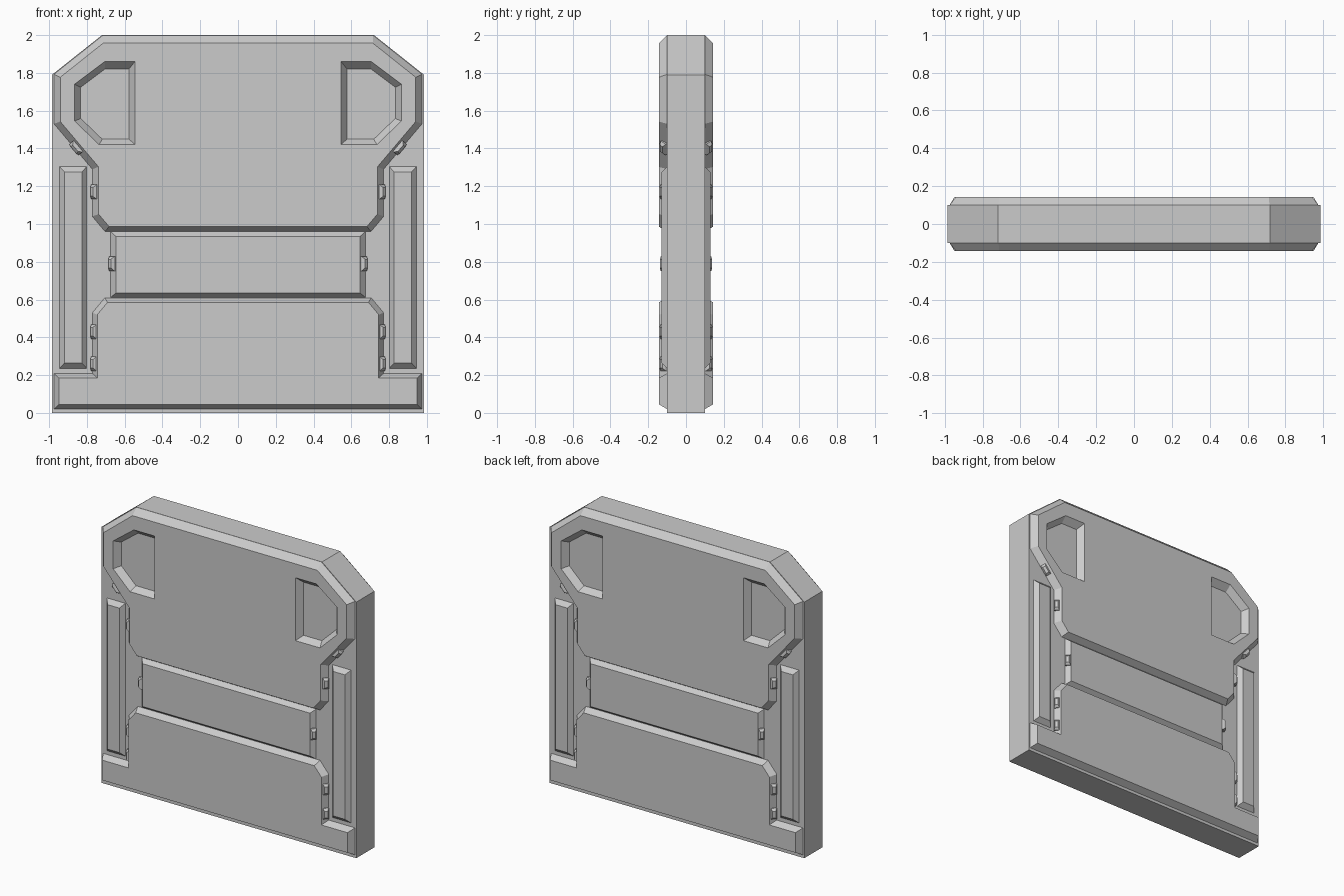
import bpy
import bmesh
from mathutils import Vector

cube = bpy.data.objects.get("Cube")
if cube:
    bpy.data.objects.remove(cube, do_unlink=True)

CORE = 0.10      # half thickness of the slab
RAISED = 0.144   # face of the large plates
LOW = 0.13       # face of the smaller panels

grey = bpy.data.materials.new("light grey")
grey.use_nodes = True
grey.diffuse_color = (0.6, 0.6, 0.6, 1)
grey.node_tree.nodes["Principled BSDF"].inputs["Base Color"].default_value = (0.6, 0.6, 0.6, 1)


def mirrored(half):
    """Complete a right-hand outline, listed from top to bottom."""
    return half + [(-x, z) for x, z in reversed(half)]


def inset(points, side, up, down):
    """Move each edge of a clockwise outline inward and rejoin the corners."""
    pts = [Vector(p) for p in points]
    lines = []
    for i, p in enumerate(pts):
        d = (pts[(i + 1) % len(pts)] - p).normalized()
        n = Vector((d.y, -d.x))
        width = up if n.y < -0.95 else down if n.y > 0.95 else side
        lines.append((p + n * width, d))
    out = []
    for i, (q, e) in enumerate(lines):
        p, d = lines[i - 1]
        t = (q - p).cross(e) / d.cross(e)
        out.append(p + d * t)
    return out


def finish(bm, name, axes):
    bmesh.ops.recalc_face_normals(bm, faces=bm.faces)
    mesh = bpy.data.meshes.new(name)
    bm.to_mesh(mesh)
    bm.free()
    mesh.materials.append(grey)
    obj = bpy.data.objects.new(name, mesh)
    bpy.context.collection.objects.link(obj)
    if any(axes):
        obj.modifiers.new("Mirror", "MIRROR").use_axis = axes
    return obj


def solid(name, rings, axes):
    """Each ring is (back outline, front outline); extra rings are holes."""
    bm = bmesh.new()
    back_edges, front_edges = [], []
    for (back, y0), (front, y1) in rings:
        a = [bm.verts.new((x, y0, z)) for x, z in back]
        b = [bm.verts.new((x, y1, z)) for x, z in front]
        for i in range(len(a)):
            bm.faces.new((a[i - 1], a[i], b[i], b[i - 1]))
            back_edges.append(bm.edges.get((a[i - 1], a[i])))
            front_edges.append(bm.edges.get((b[i - 1], b[i])))
    for edges in (back_edges, front_edges):
        bmesh.ops.triangle_fill(bm, edges=edges, use_beauty=True, normal=(0, -1, 0))
    return finish(bm, name, axes)


def plate(name, outline, face, bevel, axes, holes=()):
    rings = [((outline, -CORE + 0.001), (inset(outline, *bevel), -face))]
    for hole in holes:
        rings.append(((inset(hole, 0.033, 0.04, 0.03), -CORE + 0.001), (hole, -face)))
    return solid(name, rings, axes)


BOTH_FACES = (False, True, False)
ALL_CORNERS = (True, True, False)

# Main slab
slab = mirrored([(0.72, 2.0), (0.985, 1.79), (0.985, 0)])
solid("slab", [((slab, CORE), (slab, -CORE))], (False, False, False))

# Upper plate with two sloped recesses
recess = [(0.545, 1.86), (0.705, 1.86), (0.865, 1.74),
          (0.865, 1.545), (0.735, 1.42), (0.545, 1.42)]
upper = mirrored([(0.715, 2.0), (0.975, 1.793), (0.975, 1.53), (0.772, 1.29),
                  (0.772, 1.04), (0.705, 0.96)])
plate("upper_plate", upper, RAISED, (0.034, 0.043, 0.026), BOTH_FACES,
      [recess, [(-x, z) for x, z in reversed(recess)]])

# Lower plate with its wide foot
lower = mirrored([(0.705, 0.61), (0.772, 0.53), (0.772, 0.21),
                  (0.975, 0.21), (0.975, 0.02)])
plate("lower_plate", lower, RAISED, (0.027, 0.025, 0.025), BOTH_FACES)

# Middle band and side panels
plate("middle_band", mirrored([(0.675, 0.96), (0.675, 0.61)]), LOW,
      (0.028, 0.025, 0.025), BOTH_FACES)
plate("side_panel", [(0.8, 1.305), (0.945, 1.305), (0.945, 0.235), (0.8, 0.235)], LOW,
      (0.027, 0.03, 0.03), ALL_CORNERS)

# Studs standing on the sloped plate edges: position and outward direction
studs = [(0.76, 1.17, 1, 0), (0.76, 0.43, 1, 0), (0.76, 0.26, 1, 0),
         (0.665, 0.79, 1, 0), (0.855, 1.405, 0.76, -0.65)]
bm = bmesh.new()
for x, z, ox, oz in studs:
    normal = Vector((ox, -1, oz)).normalized()
    along = Vector((-oz, 0, ox))
    across = normal.cross(along)
    centre = Vector((x, -0.117, z))
    loops = []
    for length, width, height in ((0.038, 0.019, -0.01), (0.038, 0.019, 0.006), (0.023, 0.01, 0.02)):
        loops.append([bm.verts.new(centre + normal * height + along * length * u + across * width * v)
                      for u, v in ((-1, -1), (1, -1), (1, 1), (-1, 1))])
    for low, high in zip(loops, loops[1:]):
        for i in range(4):
            bm.faces.new((low[i - 1], low[i], high[i], high[i - 1]))
    bm.faces.new(loops[0])
    bm.faces.new(loops[-1])
finish(bm, "edge_studs", ALL_CORNERS)
